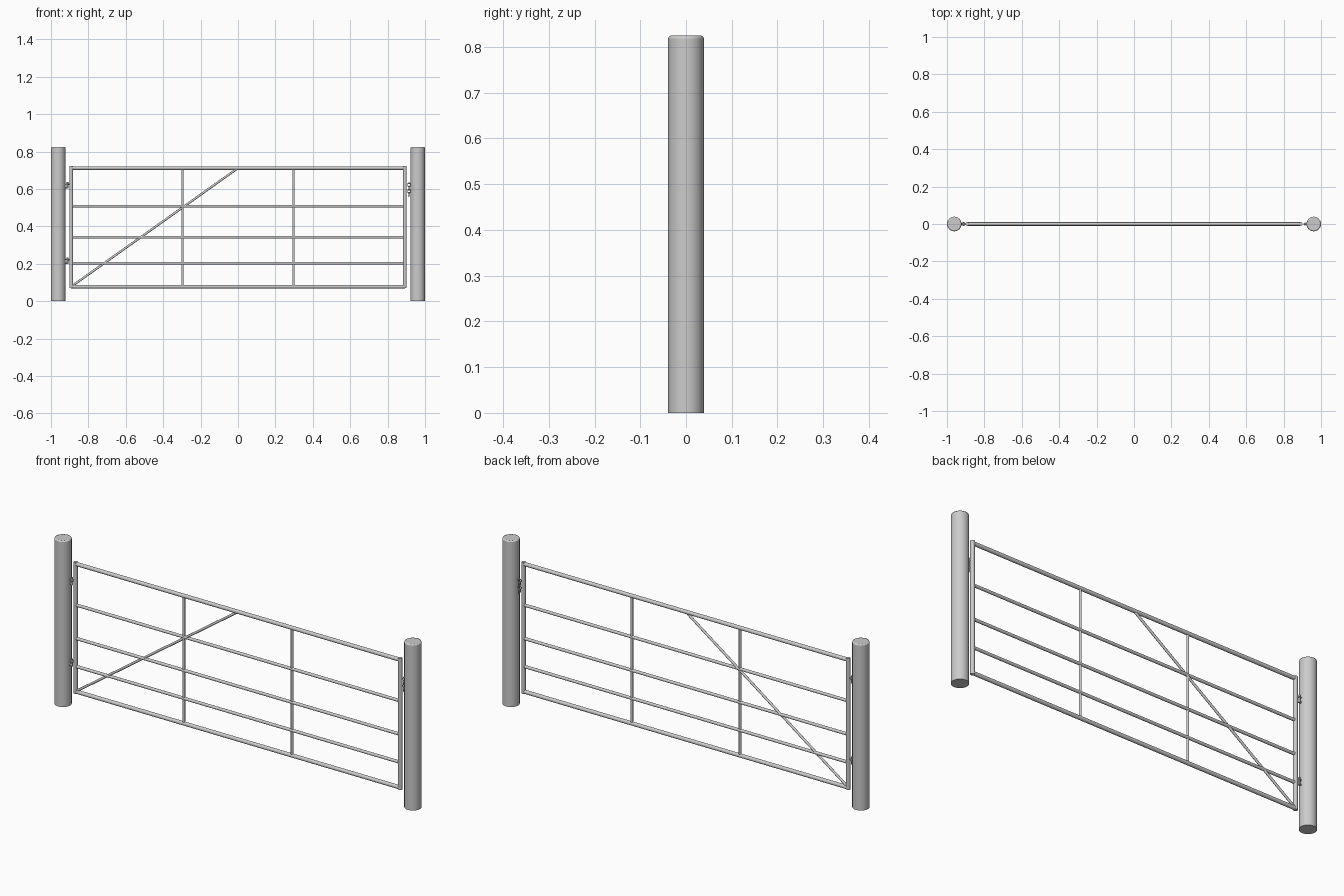
import bpy, bmesh
from math import pi
from mathutils import Vector

cube = bpy.data.objects.get("Cube")
if cube:
    bpy.data.objects.remove(cube, do_unlink=True)

steel = bpy.data.materials.new("galvanised grey")
steel.use_nodes = True
GREY = (0.6, 0.6, 0.6, 1)
steel.diffuse_color = GREY
steel.node_tree.nodes["Principled BSDF"].inputs["Base Color"].default_value = GREY


def finish(name):
    obj = bpy.context.object
    obj.name = name
    obj.data.materials.append(steel)
    bpy.ops.object.shade_smooth_by_angle(angle=pi / 6)
    return obj


def tube(name, start, end, radius, sides=16):
    """Round bar between two points."""
    a, b = Vector(start), Vector(end)
    bpy.ops.mesh.primitive_cylinder_add(
        vertices=sides, radius=radius, depth=(b - a).length, location=(a + b) / 2,
        rotation=(b - a).to_track_quat("Z", "Y").to_euler())
    return finish(name)


def ring(name, location, radius, thickness, rotation=(0, 0, 0), stretch=1):
    """Round or lengthened link."""
    bpy.ops.mesh.primitive_torus_add(
        location=location, rotation=rotation, major_radius=radius,
        minor_radius=thickness, major_segments=20, minor_segments=8)
    bpy.context.object.scale.x = stretch
    return finish(name)


POST_X, POST_R, POST_H = 0.961, 0.039, 0.825
STILE_X, LOW, HIGH = 0.892, 0.078, 0.712

# Posts with a chamfered top edge, and the upright ends of the frame
for side, s in (("right", -1), ("left", 1)):
    post = tube(side + "_post", (s * POST_X, 0, 0), (s * POST_X, 0, POST_H), POST_R, 40)
    bm = bmesh.new()
    bm.from_mesh(post.data)
    rim = [e for e in bm.edges if all(v.co.z > 0 for v in e.verts)]
    bmesh.ops.bevel(bm, geom=rim, offset=0.006, segments=2, profile=0.5, affect="EDGES")
    bm.to_mesh(post.data)
    bm.free()
    tube(side + "_stile", (s * STILE_X, 0, LOW - 0.008), (s * STILE_X, 0, HIGH + 0.01), 0.01)

# Horizontal rails, closer together toward the ground
for name, z, r in (("bottom_rail", LOW, 0.0095), ("lower_rail", 0.203, 0.0075),
                   ("middle_rail", 0.342, 0.0075), ("upper_rail", 0.508, 0.0075),
                   ("top_rail", HIGH, 0.0095)):
    tube(name, (-STILE_X, 0, z), (STILE_X, 0, z), r)

# Vertical bars and diagonal brace
for side, s in (("right", -1), ("left", 1)):
    tube(side + "_upright", (s * 0.297, 0, LOW), (s * 0.297, 0, HIGH), 0.006)
tube("diagonal_brace", (-STILE_X, 0, LOW), (0, 0, HIGH), 0.006)

# Hinges: pin on the post, eye on the frame
for level, z in (("lower", 0.217), ("upper", 0.62)):
    tube(level + "_hinge_pin", (-0.912, 0, z - 0.018), (-0.912, 0, z + 0.018), 0.005, 12)
    tube(level + "_hinge_hook", (-0.93, 0, z - 0.014), (-0.912, 0, z - 0.014), 0.004, 12)
    tube(level + "_hinge_arm", (-0.912, 0, z + 0.006), (-STILE_X, 0, z + 0.006), 0.004, 12)
    ring(level + "_hinge_eye", (-0.912, 0, z + 0.006), 0.007, 0.003)

# Latch chain hanging beside the post, alternate links turned
for i in range(4):
    ring("latch_link_%d" % (i + 1), (0.914, 0, 0.622 - i * 0.017), 0.007, 0.002,
         (pi / 2 if i % 2 == 0 else 0, pi / 2, 0), 1.5)
tube("latch_staple", (0.912, 0, 0.63), (0.93, 0, 0.63), 0.003, 12)
